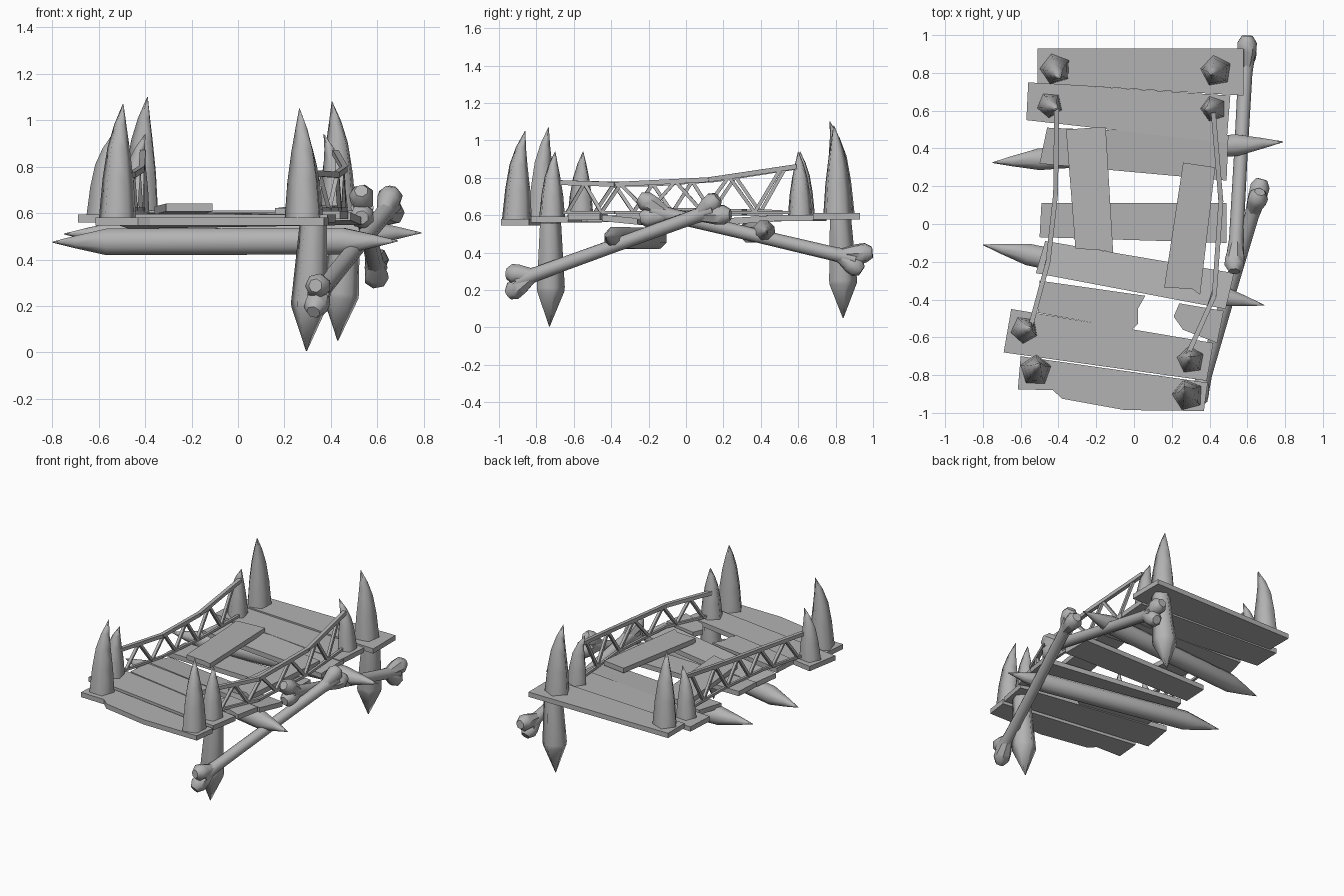
import bpy, bmesh, math
from mathutils import Vector

if "Cube" in bpy.data.objects:
    bpy.data.objects.remove(bpy.data.objects["Cube"])

COLOR = (0.45, 0.45, 0.45, 1)
grey = bpy.data.materials.new("weathered grey")
grey.use_nodes = True
grey.diffuse_color = COLOR
grey.node_tree.nodes["Principled BSDF"].inputs["Base Color"].default_value = COLOR


def finish(name, bm, smooth=0):
    bmesh.ops.recalc_face_normals(bm, faces=bm.faces)
    mesh = bpy.data.meshes.new(name)
    bm.to_mesh(mesh)
    bm.free()
    mesh.materials.append(grey)
    ob = bpy.data.objects.new(name, mesh)
    bpy.context.collection.objects.link(ob)
    if smooth:
        bpy.ops.object.select_all(action="DESELECT")
        ob.select_set(True)
        bpy.context.view_layer.objects.active = ob
        bpy.ops.object.shade_smooth_by_angle(angle=math.radians(smooth))
    return ob


def loft(bm, rings, sides, spin=0.0):
    """Skin (centre, radius) rings, all square to the line from first to last."""
    axis = (Vector(rings[-1][0]) - Vector(rings[0][0])).normalized()
    ref = Vector((0, 0, 1)) if abs(axis.z) < 0.8 else Vector((0, 1, 0))
    u = axis.cross(ref).normalized()
    v = u.cross(axis)
    loops = []
    for c, r in rings:
        angles = [spin + math.tau * i / sides for i in range(sides)]
        loops.append([bm.verts.new(Vector(c) + r * (u * math.cos(a) + v * math.sin(a)))
                      for a in angles])
    for a, b in zip(loops, loops[1:]):
        for i in range(sides):
            j = (i + 1) % sides
            bm.faces.new((a[i], a[j], b[j], b[i]))
    bm.faces.new(loops[0])
    bm.faces.new(loops[-1])


def along(p, q, profile):
    """Rings on the line p-q from (fraction, radius) pairs."""
    p, q = Vector(p), Vector(q)
    return [(p.lerp(q, t), r) for t, r in profile]


def plank(name, outline, z, thick=0.034, rise=0.0):
    """Flat board from its plan outline; rise tilts it along y."""
    bm = bmesh.new()
    mid = sum(p[1] for p in outline) / len(outline)
    face = bm.faces.new([bm.verts.new((x, y, z + rise * (y - mid))) for x, y in outline])
    out = bmesh.ops.extrude_face_region(bm, geom=[face])
    top = [g for g in out["geom"] if isinstance(g, bmesh.types.BMVert)]
    bmesh.ops.translate(bm, verts=top, vec=(0, 0, thick))
    finish(name, bm)


# Deck planks, back to front
plank("deck_plank_back", [(-.51, .93), (.58, .93), (.58, .68), (-.51, .745)], .578)
plank("deck_plank_2", [(-.56, .75), (.51, .68), (.49, .43), (-.57, .55)], .568)
plank("deck_plank_3", [(-.46, .51), (.5, .47), (.49, .23), (-.5, .32)], .56, rise=.06)
plank("deck_plank_4", [(-.49, .11), (.49, .11), (.49, -.10), (-.5, -.07)], .555)
plank("deck_plank_5", [(-.47, -.09), (.53, -.26), (.485, -.45), (-.52, -.26)], .55, rise=-.1)
plank("broken_plank_right_end", [(-.5, -.3), (.06, -.38), (.02, -.45), (.02, -.53),
                                 (-.01, -.56), (-.51, -.47)], .565)
plank("broken_plank_left_end", [(.24, -.42), (.21, -.49), (.26, -.56), (.44, -.63),
                                (.475, -.46)], .575)
plank("deck_plank_7", [(-.65, -.45), (.42, -.63), (.385, -.83), (-.69, -.68)], .56)
plank("deck_plank_front", [(-.6, -.70), (.39, -.84), (.37, -.99), (-.05, -.985),
                           (-.38, -.925), (-.43, -.88), (-.615, -.875)], .546)

# Loose boards lying on the deck
plank("loose_board_right", [(-.36, .50), (-.15, .515), (-.11, -.155), (-.165, -.14),
                            (-.31, -.13)], .602, rise=-.02)
plank("loose_board_left", [(.26, .325), (.43, .30), (.35, -.375), (.31, -.345),
                           (.16, -.335)], .592, rise=.02)

# Pointed logs under the deck
LOG = [(0, .002), (.07, .03), (.16, .062), (.84, .062), (.93, .03), (1, .002)]
for name, p, q in (("log_back", (-.75, .325, .51), (.79, .435, .515)),
                   ("log_front", (-.8, -.11, .475), (.69, -.43, .48))):
    bm = bmesh.new()
    loft(bm, along(p, q, LOG), 8, .39)
    finish(name, bm, 50)

# Sharpened posts, on one side only
for name, top, tip in (("post_front", (.325, -.73, .56), (.295, -.73, .005)),
                       ("post_back", (.465, .82, .59), (.43, .84, .05))):
    bm = bmesh.new()
    loft(bm, along(top, tip, [(0, .062), (.62, .082), (.66, .08), (1, .002)]), 5, .3)
    finish(name, bm, 75)


# Curved horn spikes: base centre, tip, base radius
def spike(name, base, tip, radius):
    bm = bmesh.new()
    b, t = Vector(base), Vector(tip)
    rings = []
    for f, r, lean in ((0, 1, 0), (.35, .83, .1), (.62, .6, .2), (.82, .33, .5), (1, .02, 1)):
        c = b.lerp(t, lean)
        c.z = b.z + (t.z - b.z) * f
        rings.append((c, r * radius))
    loft(bm, rings, 5, base[0] * 9)
    finish(name, bm, 75)


spike("tall_spike_back_right", (-.415, .82, .60), (-.39, .77, 1.10), .085)
spike("tall_spike_back_left", (.435, .81, .60), (.405, .79, 1.08), .085)
spike("tall_spike_front_right", (-.52, -.775, .57), (-.495, -.735, 1.07), .085)
spike("tall_spike_front_left", (.285, -.905, .57), (.265, -.86, 1.05), .085)
spike("short_spike_back_right", (-.445, .63, .59), (-.40, .61, .94), .07)
spike("short_spike_back_left", (.42, .61, .59), (.37, .60, .94), .07)
spike("short_spike_front_right", (-.58, -.56, .58), (-.54, -.55, .94), .075)
spike("short_spike_front_left", (.30, -.72, .58), (.30, -.70, .94), .075)


# Railings: top rail, bottom rail and zigzag braces
def beam(bm, p, q, r):
    loft(bm, [(p, r), (q, r)], 4, math.pi / 4)


def sample(path, t):
    t *= len(path) - 1
    i = min(int(t), len(path) - 2)
    return path[i].lerp(path[i + 1], t - i)


def railing(side, top):
    top = [Vector(p) for p in top]
    low = [Vector((p.x, p.y, .615)) for p in top]
    bm = bmesh.new()
    for path, r in ((top, .018), (low, .012)):
        for p, q in zip(path, path[1:]):
            beam(bm, p, q, r)
    steps = 9
    for i in range(steps):
        a, b = (top, low) if i % 2 else (low, top)
        beam(bm, sample(a, .06 + .88 * i / steps), sample(b, .06 + .88 * (i + 1) / steps), .013)
    finish("railing_" + side, bm)


railing("right", [(-.55, -.55, .77), (-.455, -.2, .765), (-.415, .16, .79), (-.41, .61, .86)])
railing("left", [(.285, -.69, .775), (.425, -.38, .765), (.46, .12, .79), (.42, .59, .86)])


# Crossed bones: shaft with two splayed knuckles at each end
def bone(name, p, q):
    bm = bmesh.new()
    p, q = Vector(p), Vector(q)
    loft(bm, along(p, q, [(0, .05), (.1, .038), (.5, .036), (.9, .038), (1, .05)]), 8)
    axis = (q - p).normalized()
    across = axis.cross(Vector((1, 0, 0))).normalized()
    for end, out in ((p, -axis), (q, axis)):
        for s in (-1, 1):
            root = end - out * .1
            knob = end + out * (.045 + .015 * s) + across * s * .05
            loft(bm, along(root, knob, [(0, .03), (.6, .052), (.88, .054), (1.1, .03)]), 7)
    finish(name, bm, 50)


bone("bone_front", (.345, -.90, .25), (.655, .15, .63))
bone("bone_back", (.595, .91, .365), (.535, -.19, .625))
